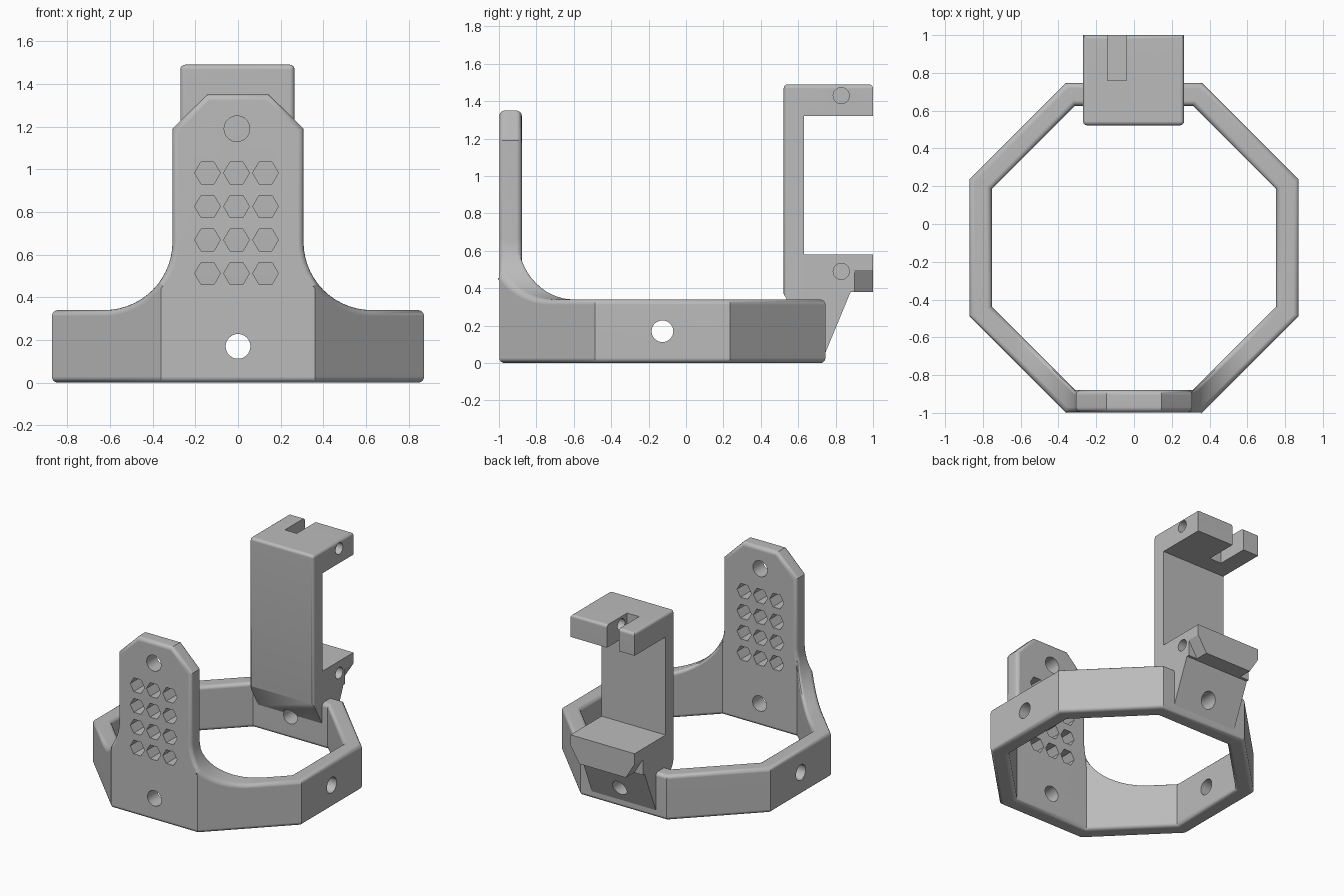
import bpy, bmesh
from math import pi, sin, cos, tan, radians

if "Cube" in bpy.data.objects:
    bpy.data.objects.remove(bpy.data.objects["Cube"])

grey = bpy.data.materials.new("plain grey")
grey.use_nodes = True
colour = (0.5, 0.5, 0.5, 1)
grey.diffuse_color = colour
grey.node_tree.nodes["Principled BSDF"].inputs["Base Color"].default_value = colour


def prism(bm, pts, axis, a, b):
    """Extrude a 2D outline along an axis; other axes keep xyz order."""
    def place(p, t):
        c = list(p)
        c.insert("xyz".index(axis), t)
        return bm.verts.new(c)
    lo = [place(p, a) for p in pts]
    hi = [place(p, b) for p in pts]
    bm.faces.new(lo)
    bm.faces.new(hi[::-1])
    for i in range(len(pts)):
        j = (i + 1) % len(pts)
        bm.faces.new((lo[j], lo[i], hi[i], hi[j]))


def ngon(u, v, r, n=32, turn=0.0):
    return [(u + r * cos(turn + 2 * pi * i / n), v + r * sin(turn + 2 * pi * i / n))
            for i in range(n)]


def box(u0, u1, v0, v1):
    return [(u0, v0), (u1, v0), (u1, v1), (u0, v1)]


def make(name, bm):
    bmesh.ops.recalc_face_normals(bm, faces=bm.faces[:])
    me = bpy.data.meshes.new(name)
    bm.to_mesh(me)
    bm.free()
    me.materials.append(grey)
    ob = bpy.data.objects.new(name, me)
    bpy.context.collection.objects.link(ob)
    return ob


def apply(ob, kind, **settings):
    mod = ob.modifiers.new(kind.lower(), kind)
    for key, value in settings.items():
        setattr(mod, key, value)
    bpy.context.view_layer.objects.active = ob
    bpy.ops.object.modifier_apply(modifier=mod.name)


def boolean(ob, prisms, operation="DIFFERENCE"):
    bm = bmesh.new()
    for p in prisms:
        prism(bm, *p)
    cutter = make("cutter", bm)
    cutter.hide_render = True
    apply(ob, "BOOLEAN", operation=operation, object=cutter, solver="EXACT")
    bpy.data.objects.remove(cutter)


def finish(ob):
    bpy.ops.object.select_all(action="DESELECT")
    ob.select_set(True)
    bpy.context.view_layer.objects.active = ob
    bpy.ops.object.shade_smooth_by_angle(angle=radians(32))
    mod = ob.modifiers.new("weighted normals", "WEIGHTED_NORMAL")
    mod.keep_sharp = True


# Octagonal ring, extruded tall so that the front plate can be trimmed from it
CY, OUTER, WALL, RIM, TOP = -0.126, 0.872, 0.12, 0.34, 1.35
bm = bmesh.new()
loops = []
for apothem in (OUTER, OUTER - WALL):
    pts = ngon(0, CY, apothem / cos(pi / 8), 8, pi / 8)
    for z in (0, TOP + 0.2):
        loops.append([bm.verts.new((x, y, z)) for x, y in pts])
out_lo, out_hi, in_lo, in_hi = loops
for a, b in ((out_lo, out_hi), (out_hi, in_hi), (in_hi, in_lo), (in_lo, out_lo)):
    for i in range(8):
        j = (i + 1) % 8
        bm.faces.new((a[i], a[j], b[j], b[i]))
ring = make("ring_with_front_plate", bm)

# Front silhouette: low rim, sweeping fillets, upright plate with cut corners
HALF, R = 0.307, 0.32
side = [(1.0, -0.1), (1.0, RIM)]
side += [(HALF + R - R * sin(t), RIM + R - R * cos(t))
         for t in (pi / 2 * i / 14 for i in range(15))]
side += [(HALF, 1.19), (0.145, TOP)]
outline = side + [(-x, z) for x, z in reversed(side)]
boolean(ring, [(outline, "y", -1.2, 1.2)], "INTERSECT")
boolean(ring, [(box(-1.1, 1.1, 0, 1.2), "z", RIM, 2)])

# Clean flat faces, then round the rims
bm = bmesh.new()
bm.from_mesh(ring.data)
bmesh.ops.remove_doubles(bm, verts=bm.verts[:], dist=0.0002)
bmesh.ops.dissolve_limit(bm, angle_limit=radians(1), verts=bm.verts[:], edges=bm.edges[:])
bm.to_mesh(ring.data)
bm.free()
apply(ring, "BEVEL", width=0.028, segments=4, limit_method="ANGLE",
      angle_limit=radians(50), use_clamp_overlap=False)

# Mounting holes and the hexagon grid
HOLE_Z = 0.17
back_hole = (ngon(0, HOLE_Z, 0.058), "y", 0.3, 1.2)
holes = [(ngon(0, HOLE_Z, 0.058), "y", -1.2, -0.7),
         (ngon(-0.005, 1.19, 0.06), "y", -1.2, -0.7),
         (ngon(CY, HOLE_Z, 0.058), "x", -1.2, 1.2),
         back_hole]
for col in (-1, 0, 1):
    for row in range(4):
        hexagon = ngon(-0.007 + 0.136 * col, 0.512 + 0.157 * row, 0.06, 6)
        holes.append((hexagon, "y", -1.2, -0.7))
boolean(ring, holes)
finish(ring)

# Rear bracket: upright panel, two arms and a slanted foot
X0, X1, FRONT, HIGH = -0.27, 0.265, 0.522, 1.49
profile = [(FRONT, HIGH), (1, HIGH), (1, 1.32), (0.63, 1.32), (0.63, 0.58),
           (1, 0.58), (1, 0.38), (0.88, 0.38), (0.735, 0.03), (0.69, 0.03),
           (0.635, 0.17), (FRONT, 0.37)]
bm = bmesh.new()
prism(bm, profile, "x", X0, X1)
rounded = [e for e in bm.edges
           if all(v.co.y < FRONT + 0.01 for v in e.verts) and max(v.co.z for v in e.verts) > 1
           or all(v.co.z > HIGH - 0.01 for v in e.verts)]
bmesh.ops.bevel(bm, geom=rounded, offset=0.022, segments=4, profile=0.5, affect="EDGES")
bracket = make("rear_bracket", bm)

# Lip corners, blind side holes and rear hole
cuts = [back_hole,
        (ngon(0.83, 1.43, 0.043), "x", -0.09, 0.5),
        (ngon(0.83, 0.49, 0.043), "x", -0.14, 0.5)]
for x, s in ((X0, -1), (X1, 1)):
    corner = [(x - s * 0.08, 0.37), (x + s * 0.02, 0.53), (x + s * 0.02, 0.37)]
    cuts.append((corner, "y", 0.9, 1.1))
boolean(bracket, cuts)

# Open slot in the upper arm
boolean(bracket, [(box(-0.14, -0.04, 0.76, 1.1), "z", 1.2, 1.6)])
finish(bracket)
